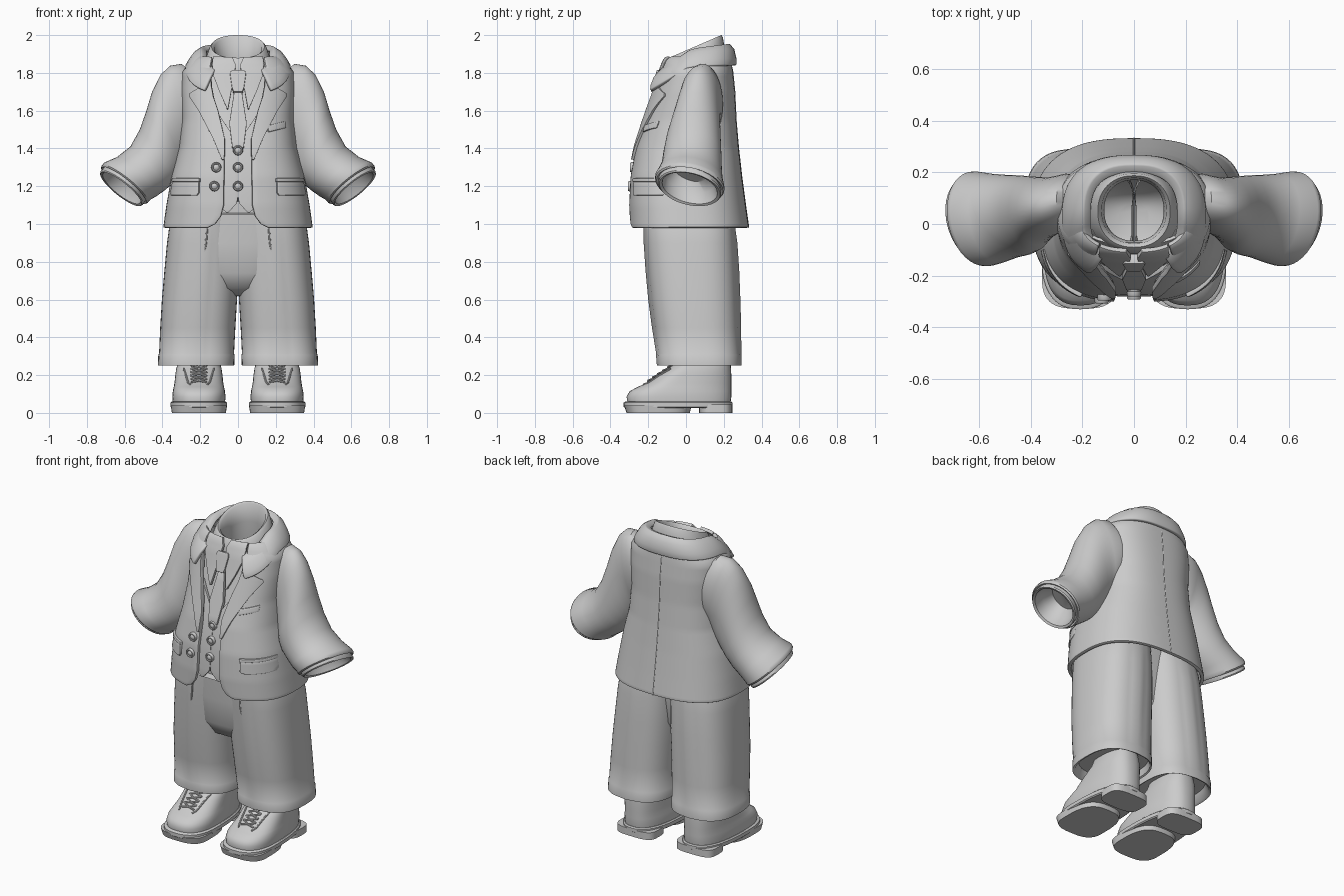
import bpy
import bmesh
import math
from mathutils import Vector

cube = bpy.data.objects.get("Cube")
if cube:
    bpy.data.objects.remove(cube, do_unlink=True)

cloth = bpy.data.materials.new("light_grey")
cloth.use_nodes = True
GREY = (0.6, 0.6, 0.6, 1.0)
cloth.diffuse_color = GREY
cloth.node_tree.nodes["Principled BSDF"].inputs["Base Color"].default_value = GREY


# ---------- helpers ----------
def finish(obj, thick=0.0, mirror=False, angle=40, bevel=0.0):
    """Add material and modifiers, bake them and shade smooth."""
    obj.data.materials.clear()
    obj.data.materials.append(cloth)
    bpy.ops.object.select_all(action="DESELECT")
    obj.select_set(True)
    bpy.context.view_layer.objects.active = obj
    if thick:
        mod = obj.modifiers.new("thickness", "SOLIDIFY")
        mod.thickness, mod.offset = thick, 0
    if bevel:
        mod = obj.modifiers.new("soft_edge", "BEVEL")
        mod.width, mod.segments = bevel, 2
        mod.angle_limit = math.radians(50)
    if mirror:
        mod = obj.modifiers.new("mirror", "MIRROR")
        mod.use_mirror_merge = False
    bpy.ops.object.convert(target="MESH")
    bpy.ops.object.shade_smooth_by_angle(angle=math.radians(angle))
    return obj


def loft(name, rings, closed=True, cap_start=False, cap_end=False, **options):
    """Skin a list of equally long point rings."""
    bm = bmesh.new()
    rows = [[bm.verts.new(p) for p in ring] for ring in rings]
    count = len(rows[0])
    for a, b in zip(rows, rows[1:]):
        for i in range(count if closed else count - 1):
            j = (i + 1) % count
            bm.faces.new((a[i], a[j], b[j], b[i]))
    if cap_start:
        bm.faces.new(rows[0])
    if cap_end:
        bm.faces.new(rows[-1])
    bmesh.ops.recalc_face_normals(bm, faces=bm.faces)
    mesh = bpy.data.meshes.new(name)
    bm.to_mesh(mesh)
    bm.free()
    obj = bpy.data.objects.new(name, mesh)
    bpy.context.collection.objects.link(obj)
    return finish(obj, **options)


def ring(z, rx, yf, yb, cx=0.0, yc=None, p=2.6, front_dz=0.0, back_dz=0.0,
         start=None, crease=0.0, n=48):
    """Superellipse section; angle 0 is the front, start opens it there."""
    yc = (yf + yb) / 2 if yc is None else yc
    pts = []
    for i in range(n + (start is not None)):
        t = 2 * math.pi * i / n
        if start is not None:
            t = start + (2 * math.pi - 2 * start) * i / n
        s, c = math.sin(t), math.cos(t)
        ex = math.copysign(abs(s) ** (2 / p), s)
        ey = abs(c) ** (2 / p)
        y = yc + ey * (yf - yc if c > 0 else yb - yc)
        if i == 0:
            y -= crease
        if i == n // 2:
            y += crease
        pts.append(Vector((cx + rx * ex, y, z + ey * (front_dz if c > 0 else back_dz))))
    return pts


def lookup(table, z):
    """Linear interpolation of table rows keyed by their first entry."""
    z = min(max(z, table[0][0]), table[-1][0])
    for a, b in zip(table, table[1:]):
        if z <= b[0]:
            f = (z - a[0]) / (b[0] - a[0])
            return [u + (v - u) * f for u, v in zip(a[1:], b[1:])]


# torso section by height: z, half width, front y, back y
TORSO = [(0.98, 0.385, -0.288, 0.322), (1.1, 0.368, -0.292, 0.305), (1.25, 0.342, -0.285, 0.285),
         (1.4, 0.302, -0.257, 0.268), (1.55, 0.285, -0.212, 0.255), (1.7, 0.29, -0.165, 0.248),
         (1.8, 0.285, -0.138, 0.238), (1.86, 0.24, -0.115, 0.23), (1.9, 0.18, -0.085, 0.215)]
# jacket opening half width by height
OPENING = [(0.98, 0.16), (1.0, 0.12), (1.04, 0.09), (1.1, 0.075), (1.4, 0.07),
           (1.5, 0.085), (1.6, 0.11), (1.7, 0.135), (1.8, 0.15), (1.9, 0.13)]


def front(x, z, out=0.0):
    """Point on the front of the torso, moved outwards by out."""
    rx, yf, yb = lookup(TORSO, z)
    yc = (yf + yb) / 2
    k = max(0.0, 1 - min(abs(x) / rx, 1) ** 2.6) ** (1 / 2.6)
    return Vector((x, yc + (yf - yc) * k - out, z))


def plate(name, rows, out, thick, shear=0.0, steps=3, n=12, **options):
    """Panel following the torso front; rows are z, inner x, outer x."""
    rings = []
    for a, b in zip(rows, rows[1:]):
        for s in range(steps):
            rings.append([u + (v - u) * s / steps for u, v in zip(a, b)])
    rings.append(rows[-1])
    pts = [[front(x0 + (x1 - x0) * i / n, z + shear * (x1 - x0) * i / n, out)
            for i in range(n + 1)] for z, x0, x1 in rings]
    return loft(name, pts, closed=False, thick=thick, **options)


def tube(name, points, radius, mirror=True):
    curve = bpy.data.curves.new(name, "CURVE")
    curve.dimensions = "3D"
    curve.bevel_depth, curve.bevel_resolution = radius, 2
    curve.use_fill_caps = True
    spline = curve.splines.new("POLY")
    spline.points.add(len(points) - 1)
    for point, co in zip(spline.points, points):
        point.co = (*co, 1)
    obj = bpy.data.objects.new(name, curve)
    bpy.context.collection.objects.link(obj)
    bpy.ops.object.select_all(action="DESELECT")
    obj.select_set(True)
    bpy.context.view_layer.objects.active = obj
    bpy.ops.object.convert(target="MESH")
    finish(bpy.context.object, mirror=mirror)


def button(name, x, z, out):
    """Round button with a raised rim and a domed middle."""
    c = front(x, z, out)
    profile = [(0.027, 0.015), (0.027, -0.004), (0.023, -0.010), (0.018, -0.009),
               (0.016, -0.004), (0.010, -0.008), (0.003, -0.010)]
    rings = [[c + Vector((r * math.cos(math.tau * i / 20), y, r * math.sin(math.tau * i / 20)))
              for i in range(20)] for r, y in profile]
    loft(name, rings, cap_end=True)


# ---------- jacket ----------
heights = [0.98 + 0.02 * i for i in range(46)]
body = []
for z in heights:
    rx, yf, yb = lookup(TORSO, z)
    edge = lookup(OPENING, z)[0]
    body.append(ring(z, rx, yf, yb, start=math.asin((edge / rx) ** 1.3), n=72))
loft("jacket_body", body, closed=False, thick=0.022, bevel=0.006)
tube("jacket_back_seam", [(0, lookup(TORSO, z)[2] + 0.009, z) for z in heights[:-3]], 0.004, False)
loft("jacket_lining", [ring(1.05, 0.37, -0.255, 0.305), ring(1.07, 0.3, -0.15, 0.18)])
plate("lapels", [(1.34, 0.072, 0.085), (1.45, 0.07, 0.13), (1.6, 0.105, 0.205),
                 (1.675, 0.13, 0.252), (1.69, 0.132, 0.25), (1.73, 0.14, 0.185),
                 (1.77, 0.142, 0.16)], 0.014, 0.022, mirror=True, bevel=0.007)
collar_start = math.radians(34)
loft("jacket_collar", [
    ring(1.90, 0.172, -0.13, 0.20, front_dz=-0.10, back_dz=0.03, start=collar_start),
    ring(1.92, 0.195, -0.16, 0.228, front_dz=-0.13, back_dz=0.025, start=collar_start),
    ring(1.90, 0.225, -0.195, 0.246, front_dz=-0.15, back_dz=0.02, start=collar_start),
    ring(1.865, 0.252, -0.212, 0.256, front_dz=-0.155, back_dz=0.01, start=collar_start),
    ring(1.83, 0.272, -0.215, 0.256, front_dz=-0.145, back_dz=0.01, start=collar_start),
], closed=False, thick=0.022, bevel=0.006, angle=60)
plate("hip_pocket_flaps", [(1.15, 0.215, 0.348), (1.165, 0.205, 0.351), (1.225, 0.205, 0.34)],
      0.014, 0.02, mirror=True, bevel=0.005)
plate("hip_pocket_welts", [(1.222, 0.20, 0.342), (1.242, 0.20, 0.338)], 0.016, 0.026,
      mirror=True, bevel=0.005)
plate("breast_pocket", [(1.485, 0.16, 0.25), (1.52, 0.155, 0.25)], 0.012, 0.018,
      shear=0.25, bevel=0.004)
for x, z in ((-0.115, 1.30), (-0.125, 1.20)):
    button("jacket_button", x, z, 0.018)


# ---------- sleeves ----------
def sleeve_ring(outer, inner, y0, y1, skew=0.0, push=0.0, n=40):
    o, i = Vector((outer[0], 0, outer[1])), Vector((inner[0], 0, inner[1]))
    mid, half = (o + i) / 2, (o - i) / 2
    axis = Vector((half.z, 0, -half.x)).normalized()
    pts = []
    for k in range(n):
        t = math.tau * k / n
        y = (y0 + y1) / 2 + (y1 - y0) / 2 * math.sin(t)
        pts.append(mid + half * math.cos(t) + Vector((0, y, 0))
                   + axis * (push + skew * math.sin(t)))
    return pts


def cuff_ring(scale, push):
    """Ring on the cuff plane, scaled about its middle."""
    c, h = (0.6, 1.21), (0.122 * scale, 0.098 * scale)
    return sleeve_ring((c[0] + h[0], c[1] + h[1]), (c[0] - h[0], c[1] - h[1]),
                       0.02 - 0.183 * scale, 0.02 + 0.183 * scale, 0.036, push)


loft("sleeves", [
    sleeve_ring((0.25, 1.81), (0.20, 1.50), 0.0, 0.19),
    sleeve_ring((0.30, 1.848), (0.23, 1.42), -0.02, 0.195),
    sleeve_ring((0.36, 1.838), (0.25, 1.38), -0.04, 0.185),
    sleeve_ring((0.41, 1.79), (0.265, 1.34), -0.055, 0.18),
    sleeve_ring((0.455, 1.70), (0.285, 1.30), -0.08, 0.182),
    sleeve_ring((0.485, 1.60), (0.31, 1.26), -0.105, 0.185, 0.01),
    sleeve_ring((0.52, 1.50), (0.34, 1.22), -0.12, 0.188, 0.015),
    sleeve_ring((0.57, 1.41), (0.385, 1.18), -0.13, 0.19, 0.02),
    sleeve_ring((0.64, 1.355), (0.435, 1.145), -0.15, 0.195, 0.028),
    cuff_ring(1.0, -0.02), cuff_ring(1.0, 0.0), cuff_ring(0.96, 0.008), cuff_ring(0.9, 0.0),
], mirror=True, cap_start=True)
loft("shirt_cuffs", [cuff_ring(0.88, -0.03), cuff_ring(0.91, 0.025), cuff_ring(0.88, 0.032),
                     cuff_ring(0.80, 0.026), cuff_ring(0.72, -0.04), cuff_ring(0.5, -0.09)],
     mirror=True, cap_end=True)

# ---------- waistcoat, shirt and tie ----------
plate("waistcoat", [(1.06, 0.052, 0.06), (1.11, 0.006, 0.12), (1.14, 0.001, 0.2),
                    (1.43, 0.001, 0.2), (1.62, 0.13, 0.2)], -0.02, 0.018, mirror=True, bevel=0.004)
for z in (1.39, 1.30, 1.20):
    button("waistcoat_button", 0, z, -0.005)
plate("shirt_front", [(1.3, -0.2, 0.2), (1.86, -0.17, 0.17)], -0.04, 0.012, steps=12)
loft("shirt_collar_stand", [
    ring(1.80, 0.185, -0.115, 0.21, p=2.2, front_dz=-0.06, back_dz=0.03),
    ring(1.87, 0.172, -0.115, 0.205, p=2.2, front_dz=-0.06, back_dz=0.06),
    ring(1.93, 0.15, -0.10, 0.195, p=2.2, front_dz=-0.06, back_dz=0.06),
    ring(1.94, 0.14, -0.09, 0.187, p=2.2, front_dz=-0.06, back_dz=0.06),
    ring(1.93, 0.125, -0.075, 0.178, p=2.2, front_dz=-0.06, back_dz=0.06),
    ring(1.84, 0.115, -0.065, 0.17, p=2.2, front_dz=-0.05, back_dz=0.04),
    ring(1.70, 0.15, -0.075, 0.19, p=2.2)], angle=60)
plate("shirt_collar_points", [(1.61, 0.052, 0.058), (1.70, 0.036, 0.098), (1.78, 0.02, 0.128),
                              (1.84, 0.012, 0.135), (1.88, 0.03, 0.13)], 0.002, 0.018,
      mirror=True, bevel=0.005)
plate("tie_knot", [(1.695, -0.024, 0.024), (1.72, -0.032, 0.032), (1.79, -0.042, 0.042),
                   (1.81, -0.036, 0.036)], 0.0, 0.04, bevel=0.012)
plate("tie_blade", [(1.40, -0.03, 0.03), (1.53, -0.046, 0.046), (1.70, -0.02, 0.02)],
      -0.012, 0.026, bevel=0.008)

# ---------- trousers: z, inner x, outer x, front y, back y, crease ----------
LEG = [(0.30, 0.035, 0.39, -0.12, 0.26, 0), (0.255, 0.03, 0.41, -0.14, 0.28, 0),
       (0.25, 0.02, 0.424, -0.15, 0.29, 0.004), (0.308, 0.018, 0.422, -0.153, 0.288, 0.006),
       (0.314, 0.021, 0.418, -0.15, 0.285, 0.008), (0.45, 0.014, 0.412, -0.168, 0.28, 0.012),
       (0.6, 0.005, 0.403, -0.186, 0.274, 0.014), (0.75, -0.005, 0.39, -0.2, 0.268, 0.014),
       (0.9, -0.01, 0.376, -0.212, 0.26, 0.012), (1.0, -0.01, 0.362, -0.218, 0.25, 0.008),
       (1.15, -0.01, 0.30, -0.22, 0.22, 0)]
loft("trouser_legs", [ring(z, (b - a) / 2, f, k, cx=(a + b) / 2, crease=c)
                      for z, a, b, f, k, c in LEG], mirror=True, cap_start=True, angle=50)
loft("trouser_hips", [ring(0.62, 0.06, -0.06, 0.08), ring(0.66, 0.16, -0.15, 0.12),
                      ring(0.74, 0.28, -0.19, 0.16), ring(0.9, 0.32, -0.207, 0.18),
                      ring(1.12, 0.3, -0.215, 0.2)], cap_start=True, angle=60)
tube("trouser_pleats", [(0.16, -0.219, 1.03), (0.17, -0.219, 0.9), (0.187, -0.203, 0.8)], 0.006)

# ---------- shoes ----------
FOOT_X = 0.207


def foot_ring(z, rx, yf, yb, p=2.5):
    return ring(z, rx, yf, yb, cx=FOOT_X, yc=yf + 0.36 * (yb - yf), p=p)


loft("shoe_uppers", [foot_ring(*row) for row in (
    (0.05, 0.138, -0.308, 0.235), (0.085, 0.141, -0.315, 0.24), (0.115, 0.138, -0.298, 0.24),
    (0.138, 0.133, -0.255, 0.24), (0.16, 0.129, -0.205, 0.24), (0.20, 0.125, -0.15, 0.24),
    (0.235, 0.12, -0.095, 0.238), (0.262, 0.112, -0.06, 0.236), (0.30, 0.10, -0.05, 0.23))],
    mirror=True, angle=60)
loft("shoe_welts", [foot_ring(0.026, 0.143, -0.322, 0.24), foot_ring(0.032, 0.15, -0.33, 0.247),
                    foot_ring(0.054, 0.15, -0.33, 0.247), foot_ring(0.060, 0.143, -0.322, 0.24)],
     mirror=True, cap_start=True, cap_end=True)
loft("shoe_fore_soles", [foot_ring(0, 0.143, -0.315, 0.02, 3), foot_ring(0.04, 0.149, -0.328, 0.03, 3)],
     mirror=True, cap_start=True, cap_end=True)
loft("shoe_heels", [ring(z, 0.13, 0.07, 0.245, cx=FOOT_X, p=3.5) for z in (0, 0.045)],
     mirror=True, cap_start=True, cap_end=True)

# laces cross over the instep, with a seam beside the eyelets
INSTEP = [(0.15, -0.228), (0.16, -0.205), (0.2, -0.15), (0.235, -0.095), (0.262, -0.062)]
for i in range(5):
    low, high = 0.162 + 0.018 * i, 0.18 + 0.018 * i
    for side in (-1, 1):
        tube("shoe_lace", [(FOOT_X + side * dx, lookup(INSTEP, z)[0] - lift, z)
                           for dx, z, lift in ((-0.042, low, 0.0), (0, (low + high) / 2, 0.01),
                                               (0.042, high, 0.0))], 0.0055)
for side in (-1, 1):
    tube("shoe_eyelet_seam", [(FOOT_X + side * (0.045 + 0.012 * i), y + 0.002 + 0.004 * i, z)
                              for i, (z, y) in enumerate(INSTEP[:4])], 0.005)
